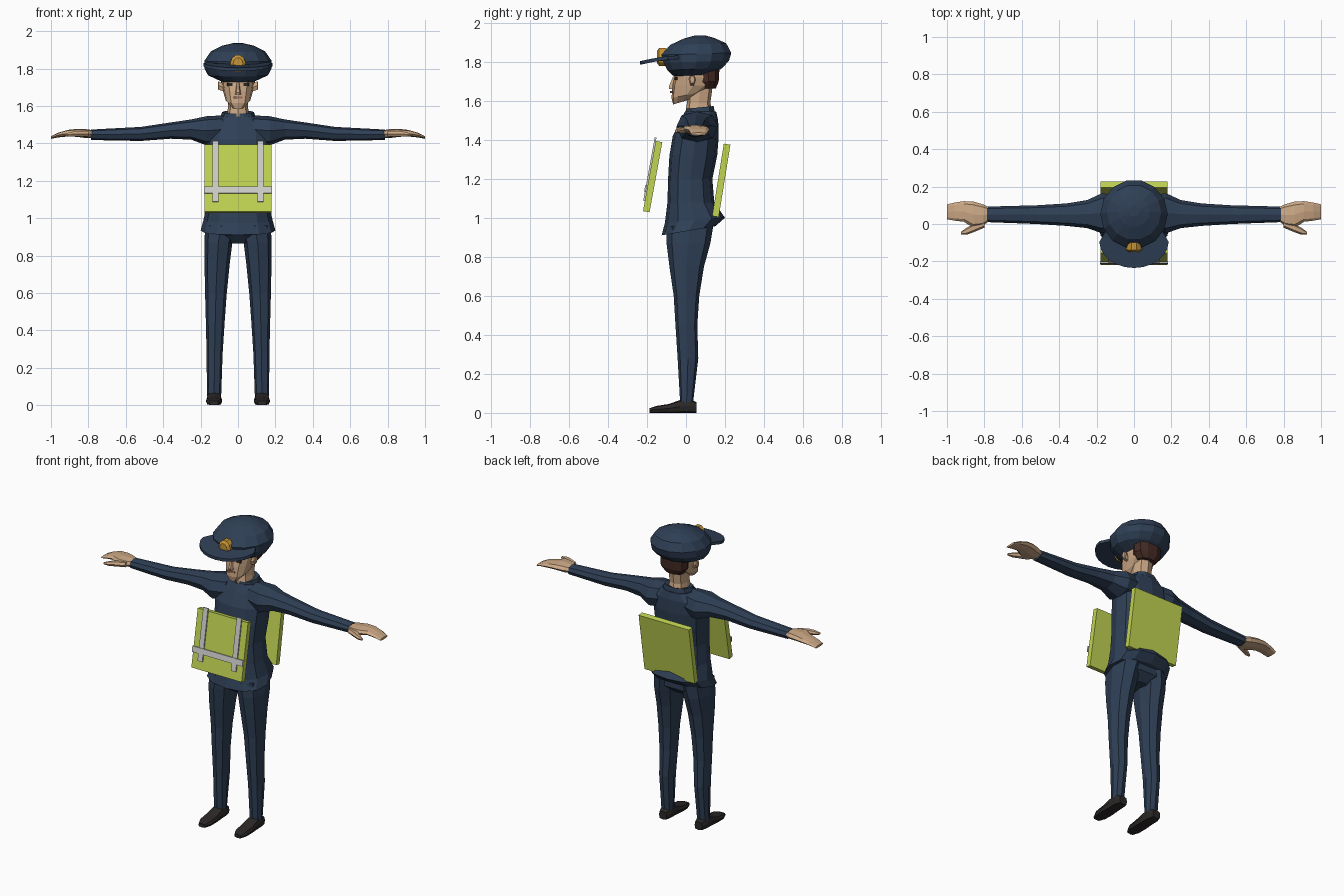
import bpy, bmesh, math
from mathutils import Vector, Matrix
from mathutils.bvhtree import BVHTree


def material(name, rgb):
    m = bpy.data.materials.new(name)
    m.diffuse_color = (*rgb, 1)
    return m


NAVY = material("navy cloth", (0.028, 0.050, 0.092))
LIME = material("lime vest", (0.54, 0.66, 0.085))
GREY = material("grey strap", (0.62, 0.62, 0.60))
SKIN = material("skin", (0.60, 0.39, 0.235))
SHOE = material("dark leather", (0.024, 0.021, 0.020))
HAIR = material("brown hair", (0.060, 0.024, 0.018))
GOLD = material("gold", (0.58, 0.30, 0.035))
LIPS = material("lip pink", (0.36, 0.17, 0.12))


def finish(name, bm, mat, mirror=False):
    bmesh.ops.recalc_face_normals(bm, faces=bm.faces)
    me = bpy.data.meshes.new(name)
    bm.to_mesh(me)
    bm.free()
    me.materials.append(mat)
    ob = bpy.data.objects.new(name, me)
    bpy.context.collection.objects.link(ob)
    if mirror:
        ob.modifiers.new("mirror", 'MIRROR')
    return ob


def loft(name, mat, axis, sections, n=10, p=2.4, mirror=False):
    """Rounded rings (t, u0, u1, v0, v1[, slope of t along v]) joined along an axis."""
    bm = bmesh.new()
    rings = []
    for t, u0, u1, v0, v1, *slope in sections:
        ring = []
        for i in range(n):
            a = 2 * math.pi * i / n
            c, s = math.cos(a), math.sin(a)
            u = (u0 + u1) / 2 + (u1 - u0) / 2 * math.copysign(abs(c) ** (2 / p), c)
            v = (v0 + v1) / 2 + (v1 - v0) / 2 * math.copysign(abs(s) ** (2 / p), s)
            h = t + (slope[0] * v if slope else 0)
            co = {'x': (h, u, v), 'y': (u, h, v), 'z': (u, v, h)}[axis]
            ring.append(bm.verts.new(co))
        rings.append(ring)
    for a, b in zip(rings, rings[1:]):
        for i in range(n):
            j = (i + 1) % n
            bm.faces.new((a[i], a[j], b[j], b[i]))
    bm.faces.new(rings[0])
    bm.faces.new(rings[-1])
    return finish(name, bm, mat, mirror)


def box(name, mat, frame, centre, size, mirror=False):
    bm = bmesh.new()
    bmesh.ops.create_cube(bm, size=1, matrix=frame @ Matrix.Translation(centre)
                          @ Matrix.Diagonal((*size, 1)))
    return finish(name, bm, mat, mirror)


# Jacket body with flared, tilted hem
loft("jacket", NAVY, 'z', [
    (0.932, -0.20, 0.20, -0.125, 0.15, 0.17),
    (0.985, -0.185, 0.185, -0.108, 0.20, 0.08),
    (1.08, -0.165, 0.165, -0.095, 0.145),
    (1.20, -0.155, 0.155, -0.092, 0.135),
    (1.32, -0.165, 0.165, -0.085, 0.16),
    (1.42, -0.172, 0.172, -0.068, 0.168),
    (1.50, -0.165, 0.165, -0.03, 0.165),
    (1.545, -0.10, 0.10, -0.005, 0.155),
], n=12)
loft("collar", NAVY, 'z', [
    (1.53, -0.095, 0.095, -0.005, 0.15, 0.1),
    (1.56, -0.085, 0.085, 0.0, 0.145, 0.1),
    (1.553, -0.06, 0.06, 0.008, 0.13, 0.1),
], n=10)

# Sleeves
loft("sleeve", NAVY, 'x', [
    (0.08, -0.03, 0.15, 1.40, 1.55),
    (0.17, -0.05, 0.165, 1.39, 1.545),
    (0.25, -0.022, 0.128, 1.42, 1.528),
    (0.36, -0.01, 0.11, 1.425, 1.512),
    (0.52, 0.0, 0.10, 1.413, 1.488),
    (0.785, 0.01, 0.093, 1.418, 1.474),
], n=8, mirror=True)

# Hands
loft("hand", SKIN, 'x', [
    (0.775, 0.015, 0.09, 1.428, 1.47),
    (0.81, -0.012, 0.106, 1.428, 1.476),
    (0.86, -0.02, 0.12, 1.435, 1.478),
    (0.91, 0.012, 0.122, 1.437, 1.472),
    (0.96, 0.018, 0.114, 1.432, 1.458),
    (1.0, 0.025, 0.105, 1.424, 1.438),
], n=8, mirror=True)
loft("thumb", SKIN, 'x', [
    (0.80, -0.02, 0.03, 1.435, 1.468),
    (0.86, -0.045, 0.0, 1.435, 1.468),
    (0.895, -0.057, -0.02, 1.435, 1.462),
    (0.925, -0.056, -0.042, 1.44, 1.452),
], n=6, mirror=True)

# Trousers
loft("hips", NAVY, 'z', [
    (0.865, -0.06, 0.06, -0.05, 0.08),
    (0.91, -0.165, 0.165, -0.095, 0.13),
    (1.0, -0.165, 0.165, -0.09, 0.13),
], n=10)
loft("trouser_leg", NAVY, 'z', [
    (0.05, 0.09, 0.166, -0.03, 0.036),
    (0.28, 0.082, 0.168, -0.043, 0.063),
    (0.45, 0.071, 0.172, -0.054, 0.058),
    (0.60, 0.06, 0.176, -0.063, 0.068),
    (0.75, 0.045, 0.179, -0.085, 0.092),
    (0.87, 0.03, 0.18, -0.10, 0.125),
    (0.96, 0.005, 0.175, -0.10, 0.14),
], n=8, mirror=True)

# Shoes
loft("shoe", SHOE, 'y', [
    (0.055, 0.10, 0.155, 0.0, 0.055),
    (0.02, 0.09, 0.167, 0.0, 0.07),
    (-0.03, 0.088, 0.168, 0.0, 0.066),
    (-0.09, 0.084, 0.172, 0.0, 0.045),
    (-0.15, 0.086, 0.17, 0.0, 0.036),
    (-0.188, 0.105, 0.152, 0.0, 0.024),
], n=8, p=3.5, mirror=True)

# Neck, head, ears and hair
loft("neck", SKIN, 'z', [
    (1.53, -0.06, 0.06, -0.005, 0.135, 0.1),
    (1.59, -0.054, 0.054, 0.005, 0.125),
    (1.70, -0.056, 0.056, 0.01, 0.14),
], n=8)
head = loft("head", SKIN, 'z', [
    (1.602, -0.032, 0.032, -0.066, 0.02, 0.3),
    (1.63, -0.066, 0.066, -0.074, 0.08, 0.2),
    (1.68, -0.08, 0.08, -0.07, 0.145),
    (1.72, -0.087, 0.087, -0.062, 0.16),
    (1.78, -0.088, 0.088, -0.062, 0.16),
], n=12)
loft("ear", SKIN, 'x', [
    (0.075, 0.018, 0.045, 1.675, 1.72),
    (0.103, 0.014, 0.05, 1.683, 1.735),
    (0.108, 0.02, 0.045, 1.69, 1.73),
], n=6, mirror=True)
loft("hair", HAIR, 'z', [
    (1.665, -0.06, 0.06, 0.07, 0.155),
    (1.70, -0.09, 0.09, 0.06, 0.17),
    (1.78, -0.094, 0.094, 0.05, 0.175),
], n=10)

# Nose: wedge that grows downward
loft("nose", SKIN, 'z', [
    (1.662, -0.016, 0.016, -0.088, -0.05),
    (1.672, -0.014, 0.014, -0.091, -0.05),
    (1.725, -0.007, 0.007, -0.068, -0.05),
], n=6)

# Painted face details laid on the head surface
bm = bmesh.new()
bm.from_mesh(head.data)
surface = BVHTree.FromBMesh(bm)
for name, mat, x, z, w, h, mir in [
        ("eye", SHOE, 0.043, 1.715, 0.028, 0.016, True),
        ("eyebrow", HAIR, 0.043, 1.736, 0.038, 0.008, True),
        ("mouth", LIPS, 0.0, 1.646, 0.05, 0.010, False)]:
    hit, normal, _, _ = surface.ray_cast(Vector((x, -1, z)), Vector((0, 1, 0)))
    yaw = math.atan2(normal.x, -normal.y)
    box(name, mat, Matrix.Translation(hit) @ Matrix.Rotation(yaw, 4, 'Z'),
        (0, 0, 0), (w, 0.008, h), mir)
bm.free()

# Cap crown
loft("cap", NAVY, 'z', [
    (1.73, -0.09, 0.09, -0.065, 0.14, 0.05),
    (1.762, -0.16, 0.16, -0.10, 0.19, 0.04),
    (1.80, -0.18, 0.18, -0.118, 0.225, 0.03),
    (1.84, -0.18, 0.18, -0.13, 0.237, 0.03),
    (1.89, -0.145, 0.145, -0.085, 0.21, 0.03),
    (1.92, -0.085, 0.085, -0.015, 0.145, 0.03),
    (1.934, -0.03, 0.03, 0.04, 0.10, 0.02),
], n=14, p=2)

# Cap brim: half-oval plate sloping down to the front
bm = bmesh.new()
outline = [(0.185 * math.cos(a), -0.095 + 0.14 * math.sin(a))
           for a in (math.pi + math.pi * i / 12 for i in range(13))]
outline += [(0.15, -0.035), (-0.15, -0.035)]
rows = [[bm.verts.new((x, y, 1.822 + 0.12 * (y + 0.035) + dz + 0.25 * x * x))
         for x, y in outline] for dz in (-0.012, 0.006)]
bm.faces.new(rows[0])
bm.faces.new(rows[1])
for i in range(len(outline)):
    j = (i + 1) % len(outline)
    bm.faces.new((rows[0][i], rows[0][j], rows[1][j], rows[1][i]))
finish("cap_brim", bm, NAVY)

# Cap badge
loft("cap_badge", GOLD, 'y', [
    (-0.10, -0.042, 0.042, 1.778, 1.874),
    (-0.138, -0.042, 0.042, 1.778, 1.874),
    (-0.150, -0.026, 0.026, 1.795, 1.858),
], n=10, p=2)

# Vest panels, tilted, with straps on the front one
front = Matrix.Translation((0, -0.171, 1.212)) @ Matrix.Rotation(-0.18, 4, 'X')
back = Matrix.Translation((0, 0.181, 1.193)) @ Matrix.Rotation(-0.16, 4, 'X')
box("vest_front", LIME, front, (0, 0, 0), (0.36, 0.034, 0.366))
box("vest_back", LIME, back, (0, 0, 0), (0.36, 0.034, 0.376))
box("vest_strap", GREY, front, (0.12, -0.021, 0.035), (0.034, 0.009, 0.33), True)
box("vest_belt", GREY, front, (0, -0.025, -0.066), (0.362, 0.009, 0.036))
